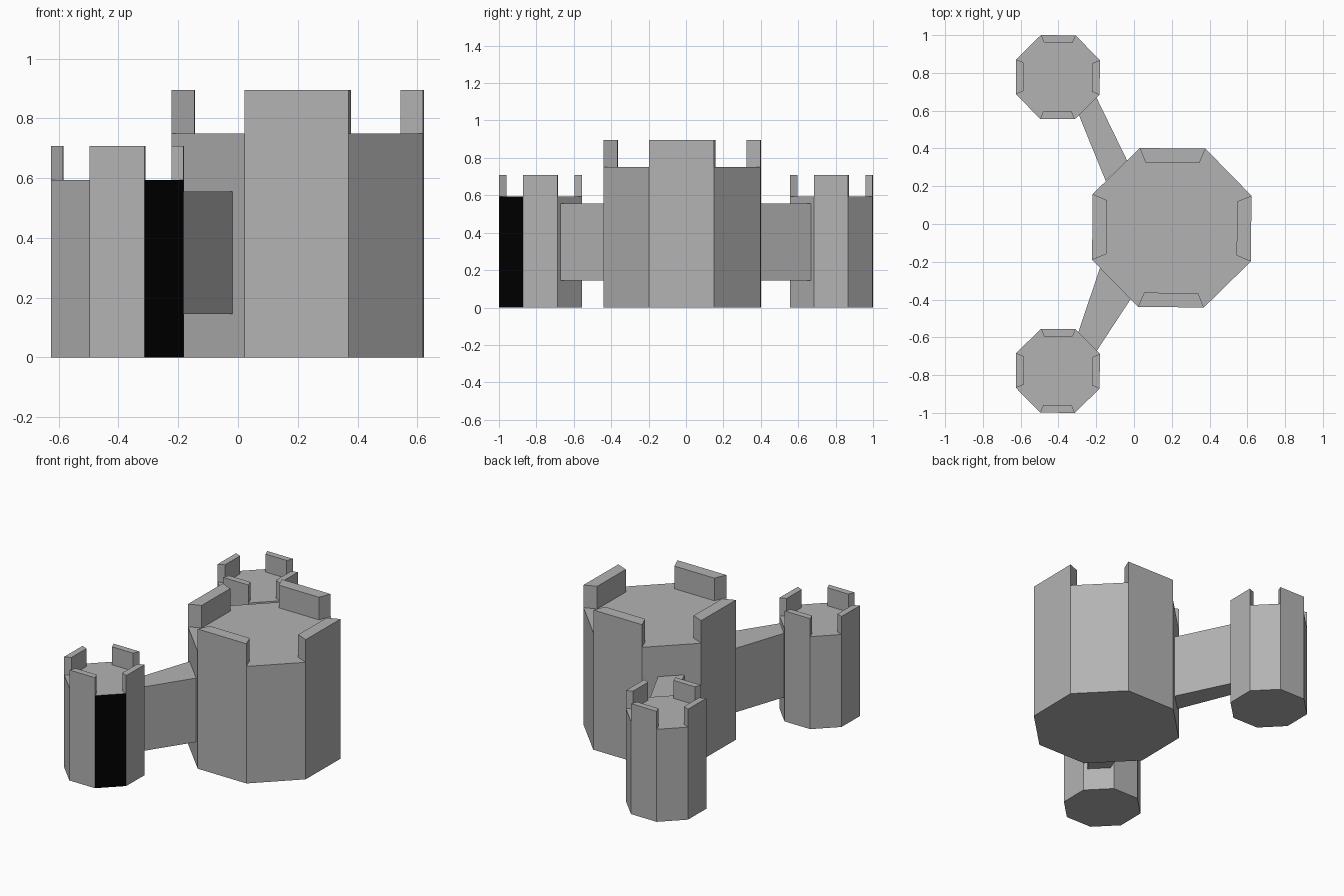
import bpy, bmesh, math
from mathutils import Vector

if "Cube" in bpy.data.objects:
    bpy.data.objects.remove(bpy.data.objects["Cube"])


def material(name, v):
    m = bpy.data.materials.new(name)
    m.diffuse_color = (v, v, v, 1)
    m.use_nodes = True
    m.node_tree.nodes["Principled BSDF"].inputs["Base Color"].default_value = m.diffuse_color
    return m


STONE = material("grey stone", 0.45)
BLACK = material("black panel", 0.0)


def finish(bm, name):
    bmesh.ops.recalc_face_normals(bm, faces=bm.faces)
    me = bpy.data.meshes.new(name)
    bm.to_mesh(me)
    bm.free()
    me.materials.append(STONE)
    me.materials.append(BLACK)
    ob = bpy.data.objects.new(name, me)
    bpy.context.collection.objects.link(ob)
    return ob


def tower(name, cx, cy, r, floor, top, black_side=None):
    """Octagonal tower with a battlement on every second side."""
    bm = bmesh.new()

    def ring(radius, z):
        pts = []
        for i in range(8):
            a = math.radians(22.5 + 45 * i - 0.6)
            pts.append(bm.verts.new((cx + radius * math.cos(a), cy + radius * math.sin(a), z)))
        return pts

    base, outer, inner = ring(r, 0), ring(r, floor), ring(r * 0.82, floor)
    crown, crown_in = ring(r, top), ring(r * 0.82, top)
    bm.faces.new(base[::-1])
    bm.faces.new(inner)
    for i in range(8):
        j = (i + 1) % 8
        side = bm.faces.new((base[i], base[j], outer[j], outer[i]))
        if i == black_side:
            side.material_index = 1
        if i % 2 == 0:
            # open gap: floor reaches the rim
            bm.faces.new((outer[i], outer[j], inner[j], inner[i]))
        else:
            # battlement block
            low = (outer[i], outer[j], inner[j], inner[i])
            high = (crown[i], crown[j], crown_in[j], crown_in[i])
            bm.faces.new(high)
            for a in range(4):
                b = (a + 1) % 4
                bm.faces.new((low[a], low[b], high[b], high[a]))
    return finish(bm, name)


def wall(name, pts, z0=0.145, z1=0.555):
    """Raised wall between two towers, extruded from its plan outline."""
    bm = bmesh.new()
    f = bm.faces.new([bm.verts.new((x, y, z0)) for x, y in pts])
    solid = bmesh.ops.extrude_face_region(bm, geom=[f], use_keep_orig=True)
    verts = [g for g in solid["geom"] if isinstance(g, bmesh.types.BMVert)]
    bmesh.ops.translate(bm, verts=verts, vec=Vector((0, 0, z1 - z0)))
    return finish(bm, name)


# towers
tower("main_tower", 0.20, -0.02, 0.455, 0.75, 0.895)
tower("back_tower", -0.403, 0.7775, 0.24, 0.593, 0.708)
tower("front_tower", -0.403, -0.7775, 0.24, 0.593, 0.708, black_side=6)

# connecting walls
wall("back_wall", [(-0.15, 0.228), (-0.036, 0.335), (-0.199, 0.67), (-0.292, 0.577)])
wall("front_wall", [(-0.18, -0.232), (-0.018, -0.398), (-0.197, -0.671), (-0.295, -0.573)])
